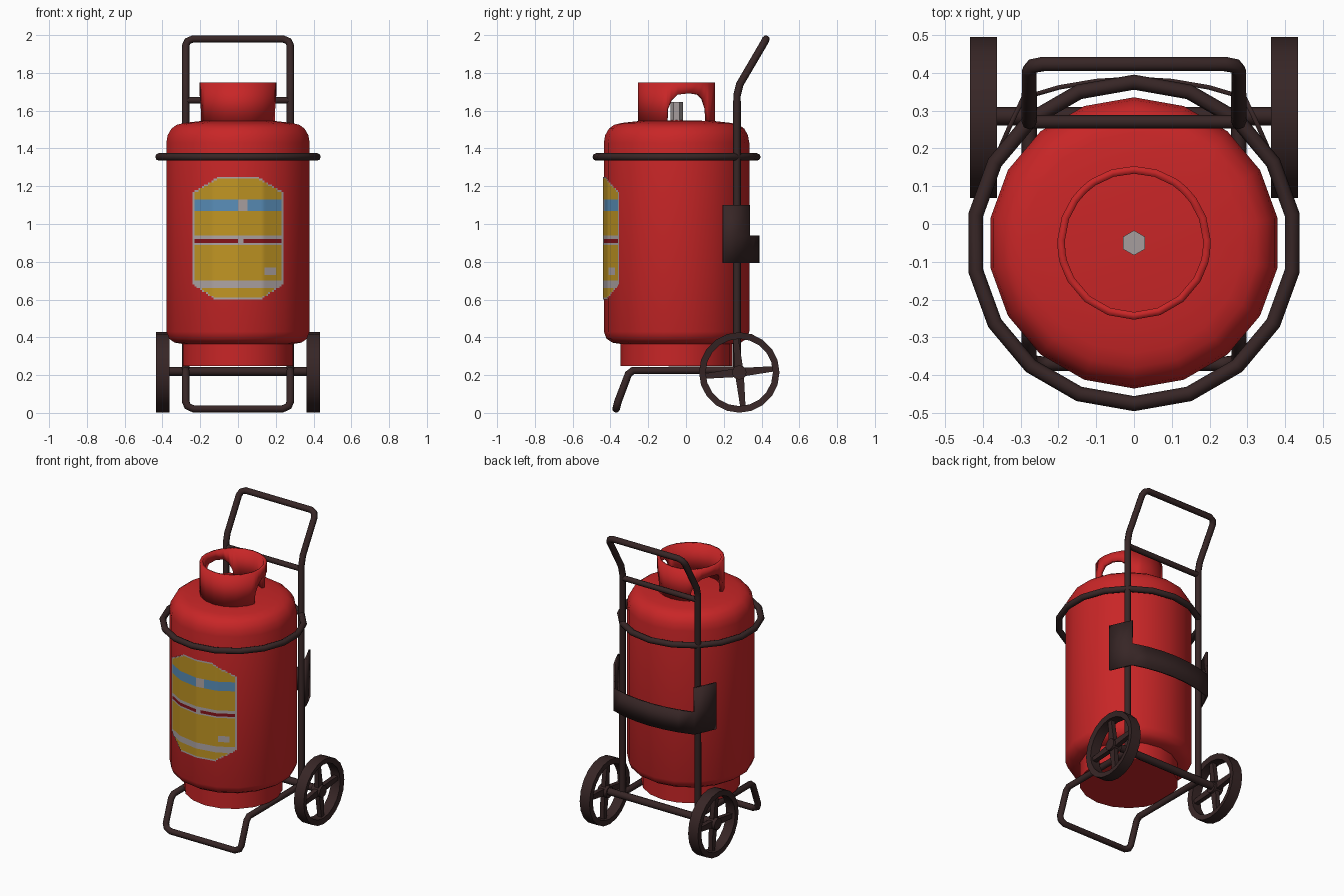
import bpy, bmesh, math
from mathutils import Matrix, Vector

if "Cube" in bpy.data.objects:
    bpy.data.objects.remove(bpy.data.objects["Cube"])

CY = -0.05                     # y of the cylinder axis
R, SIDES = 0.385, 18


def material(name, rgb):
    m = bpy.data.materials.new(name)
    m.diffuse_color = (*rgb, 1)
    m.use_nodes = True
    m.node_tree.nodes["Principled BSDF"].inputs["Base Color"].default_value = m.diffuse_color
    return m


RED = material("red paint", (0.58, 0.019, 0.02))
DARK = material("dark metal", (0.038, 0.019, 0.019))
VALVE = material("valve grey", (0.38, 0.34, 0.34))
YELLOW = material("label yellow", (0.53, 0.30, 0.017))
BLUE = material("label blue", (0.10, 0.27, 0.48))
GREY = material("label grey", (0.42, 0.37, 0.37))
STRIPE = material("label dark red", (0.23, 0.006, 0.009))


def finish(name, bm, mats, smooth=40):
    bmesh.ops.remove_doubles(bm, verts=bm.verts, dist=1e-5)
    bmesh.ops.recalc_face_normals(bm, faces=bm.faces)
    me = bpy.data.meshes.new(name)
    bm.to_mesh(me)
    bm.free()
    ob = bpy.data.objects.new(name, me)
    bpy.context.collection.objects.link(ob)
    for m in mats:
        me.materials.append(m)
    if smooth:
        select(ob)
        bpy.ops.object.shade_smooth_by_angle(angle=math.radians(smooth))
    return ob


def select(ob):
    bpy.ops.object.select_all(action='DESELECT')
    ob.select_set(True)
    bpy.context.view_layer.objects.active = ob


def lathe(name, profile, mat, centre, sides=SIDES, axis='Z', closed=False, smooth=40):
    """Spin (radius, height) points round an axis; first vertex faces the front."""
    bm = bmesh.new()
    rings = []
    for k in range(sides):
        a = -math.pi / 2 + 2 * math.pi * k / sides
        ring = []
        for r, h in profile:
            p = Vector((r * math.cos(a), r * math.sin(a), h))
            if axis == 'X':
                p = Vector((p.z, p.x, p.y))
            ring.append(bm.verts.new(p + Vector(centre)))
        rings.append(ring)
    n = len(profile)
    for k in range(sides):
        a, b = rings[k], rings[(k + 1) % sides]
        for i in range(n if closed else n - 1):
            j = (i + 1) % n
            bm.faces.new((a[i], b[i], b[j], a[j]))
    bmesh.ops.dissolve_degenerate(bm, edges=bm.edges, dist=1e-6)
    return finish(name, bm, [mat], smooth)


def tube(name, points, radius):
    cu = bpy.data.curves.new(name, 'CURVE')
    cu.dimensions = '3D'
    cu.twist_mode = 'MINIMUM'
    cu.bevel_depth, cu.bevel_resolution, cu.use_fill_caps = radius, 2, True
    sp = cu.splines.new('POLY')
    sp.points.add(len(points) - 1)
    for p, co in zip(sp.points, points):
        p.co = (*co, 1)
    cu.materials.append(DARK)
    ob = bpy.data.objects.new(name, cu)
    bpy.context.collection.objects.link(ob)
    select(ob)
    bpy.ops.object.convert(target='MESH')
    bpy.ops.object.shade_smooth_by_angle(angle=math.radians(50))


def both_sides(half):
    """Half path on +x, ending near the middle, completed by mirroring."""
    return half + [(-x, y, z) for x, y, z in reversed(half)]


# Gas cylinder with foot ring and rounded shoulder
lathe("cylinder_body", [(0, .248), (.297, .248), (.297, .365), (.34, .372), (.37, .392), (R, .43),
                        (R, 1.43), (.378, 1.47), (.358, 1.505), (.33, 1.525), (.29, 1.535),
                        (.2, 1.545), (0, 1.55)], RED, (0, CY, 0))
lathe("valve", [(0, 1.54), (.033, 1.54), (.033, 1.645), (0, 1.645)], VALVE, (0, CY, 0), sides=6)

# Collar: solid in front, an arched opening on each side, a leg at the back
half = [(-90, 1.53), (-70, 1.53), (-50, 1.53), (-30, 1.53), (-16, 1.53), (-14, 1.61), (-8, 1.655),
        (2, 1.685), (20, 1.692), (36, 1.685), (46, 1.66), (54, 1.61), (57, 1.53), (73, 1.53), (90, 1.53)]
cols = half + [(180 - a, z) for a, z in reversed(half[1:-1])]
bm = bmesh.new()
pairs = []
for a, z in cols:
    x, y = .203 * math.cos(math.radians(a)), CY + .203 * math.sin(math.radians(a))
    pairs.append((bm.verts.new((x, y, z)), bm.verts.new((x, y, 1.75))))
for i, (b0, t0) in enumerate(pairs):
    b1, t1 = pairs[(i + 1) % len(pairs)]
    bm.faces.new((b0, b1, t1, t0))
collar = finish("collar", bm, [RED])
mod = collar.modifiers.new("thickness", 'SOLIDIFY')
mod.thickness, mod.offset = .02, -1


# Label: thin plate following the cylinder facets, coloured by position
def front_y(x, r):
    step = 2 * math.pi / SIDES
    k = 0
    while r * math.sin((k + 1) * step) < abs(x):
        k += 1
    x0, x1 = r * math.sin(k * step), r * math.sin((k + 1) * step)
    t = (abs(x) - x0) / (x1 - x0)
    return CY - r * ((1 - t) * math.cos(k * step) + t * math.cos((k + 1) * step))


def half_width(z):
    if z > 1.17:
        return .235 - (z - 1.17) / .08 * .135
    if z < .68:
        return .24 - (.68 - z) / .08 * .12
    return .24


def label_colour(x, z):
    edge = half_width(z) - abs(x)
    if edge < .012 or z > 1.24 or z < .61:
        return 2
    if 1.07 < z < 1.13:
        return 2 if 0 < x < .05 else 1
    if .90 < z < .925:
        return 2 if 0 < x < .03 else 3
    if .89 < z < .94 or .66 < z < .70 or (.14 < x < .20 and .73 < z < .775):
        return 2
    return 0


bm = bmesh.new()
S = .01
for i in range(-24, 24):
    for j in range(60, 125):
        x, z = (i + .5) * S, (j + .5) * S
        if abs(x) < half_width(z):
            corners = [(i, j), (i + 1, j), (i + 1, j + 1), (i, j + 1)]
            f = bm.faces.new([bm.verts.new((a * S, front_y(a * S, R + .004), b * S)) for a, b in corners])
            f.material_index = label_colour(x, z)
finish("label", bm, [YELLOW, BLUE, GREY, STRIPE])

# Retaining hoop
hoop = [(.425 + .02 * math.cos(k * math.pi / 4), 1.355 + .02 * math.sin(k * math.pi / 4)) for k in range(8)]
lathe("retaining_hoop", hoop, DARK, (0, CY, 0), closed=True, smooth=50)

# Trolley frame: uprights with handle, base with foot, crossbar and axle
tube("upright_handle", both_sides([(.277, .27, .22), (.277, .27, 1.68), (.277, .285, 1.74),
                                   (.277, .405, 1.945), (.267, .418, 1.968), (.24, .423, 1.979)]), .02)
tube("base_foot", both_sides([(.277, .27, .225), (.277, -.28, .225), (.277, -.305, .205),
                              (.277, -.36, .06), (.267, -.366, .035), (.235, -.37, .021)]), .02)
tube("crossbar", [(-.277, .27, 1.655), (.277, .27, 1.655)], .018)
tube("axle", [(-.42, .285, .22), (.42, .285, .22)], .024)

# Back support band with taller end plates
bm = bmesh.new()
path = [(.362, .197), (.33, .27), (.297, .338), (.20, .367), (.10, .384), (0, .39)]
path = path + [(-x, y) for x, y in reversed(path[:-1])]
for (x0, y0), (x1, y1) in zip(path, path[1:]):
    levels = [.793, .94] + ([1.10] if min(abs(x0), abs(x1)) > .29 else [])
    for z0, z1 in zip(levels, levels[1:]):
        bm.faces.new([bm.verts.new(p) for p in ((x0, y0, z0), (x1, y1, z0), (x1, y1, z1), (x0, y0, z1))])
band = finish("back_support", bm, [DARK])
mod = band.modifiers.new("thickness", 'SOLIDIFY')
mod.thickness, mod.offset = .012, -1

# Wheels: rim, hub and four tapered spokes
for side, s in (("left", -1), ("right", 1)):
    c = (s * .398, .282, .214)
    lathe(side + "_wheel_rim", [(.213, -.036), (.213, .036), (.178, .03), (.178, -.036)],
          DARK, c, sides=20, axis='X', closed=True)
    lathe(side + "_wheel_hub", [(0, -.035), (.038, -.035), (.038, .03), (0, .03)],
          DARK, c, sides=12, axis='X')
    bm = bmesh.new()
    for k in range(4):
        v = bmesh.ops.create_cube(bm, size=1)['verts']
        for p in v:
            outer = p.co.y > 0
            p.co = Vector((p.co.x * .03, .185 if outer else .02, p.co.z * (.028 if outer else .045)))
        turn = Matrix.Rotation(math.radians(6 + 90 * k), 4, 'X')
        bmesh.ops.transform(bm, matrix=Matrix.Translation(c) @ turn, verts=v)
    finish(side + "_wheel_spokes", bm, [DARK], smooth=0)
